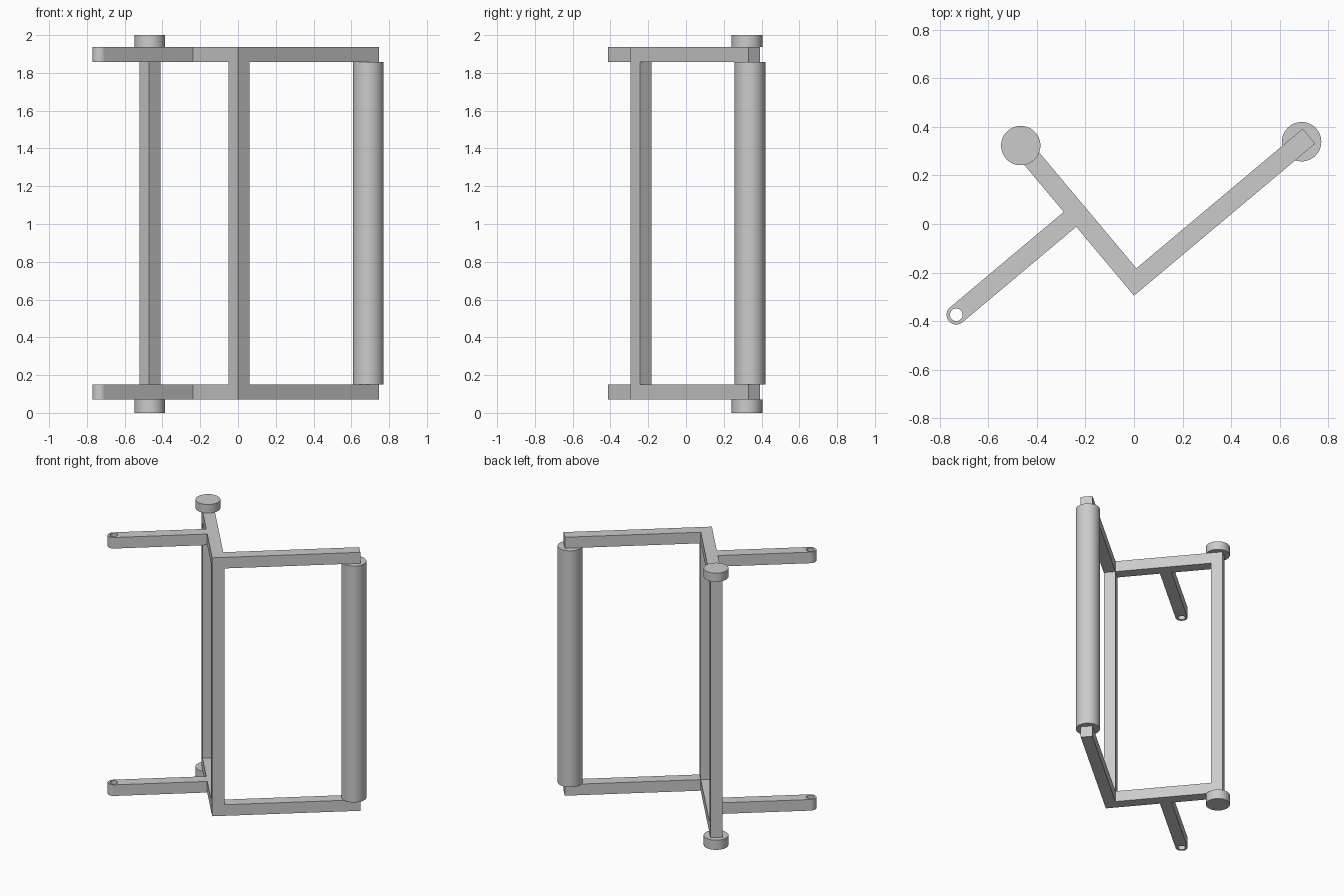
import bpy, bmesh
from math import sin, cos, pi, radians
from mathutils import Matrix

if "Cube" in bpy.data.objects:
    bpy.data.objects.remove(bpy.data.objects["Cube"], do_unlink=True)

grey = bpy.data.materials.new("plain grey")
grey.use_nodes = True
grey.diffuse_color = (0.6, 0.6, 0.6, 1)
grey.node_tree.nodes["Principled BSDF"].inputs["Base Color"].default_value = (0.6, 0.6, 0.6, 1)

# Everything is laid out along the two bracket arms, then turned into place
PLACE = Matrix.Translation((0, -0.295, 0)) @ Matrix.Rotation(radians(40), 4, 'Z')
W = 0.08                 # bar width
LONG, SHORT = 0.974, 0.813
PIVOT = (-0.611, 0.41)   # eye of the hinge arm
LOW, HIGH = 0.07, 1.938  # outer faces of the brackets


def finish(name, bm):
    bmesh.ops.transform(bm, matrix=PLACE, verts=bm.verts)
    bmesh.ops.recalc_face_normals(bm, faces=bm.faces)
    mesh = bpy.data.meshes.new(name)
    bm.to_mesh(mesh)
    bm.free()
    mesh.materials.append(grey)
    ob = bpy.data.objects.new(name, mesh)
    bpy.context.collection.objects.link(ob)
    bpy.ops.object.select_all(action='DESELECT')
    ob.select_set(True)
    bpy.context.view_layer.objects.active = ob
    bpy.ops.object.shade_smooth_by_angle(angle=radians(30))


def arc(radius, start, end, steps):
    angles = [start + (end - start) * i / steps for i in range(steps + 1)]
    return [(PIVOT[0] + radius * cos(a), PIVOT[1] + radius * sin(a)) for a in angles]


def bracket(name, z):
    # Filled outline with a round hole, given thickness
    outline = [(0, 0), (LONG, 0), (LONG, W), (W, W), (W, SHORT), (0, SHORT)]
    outline += [(0, PIVOT[1] + W / 2)] + arc(W / 2, pi / 2, 3 * pi / 2, 24)
    outline += [(0, PIVOT[1] - W / 2)]
    curve = bpy.data.curves.new(name, 'CURVE')
    curve.dimensions = '2D'
    curve.fill_mode = 'BOTH'
    curve.extrude = W / 2
    for points in (outline, arc(0.026, 0, 2 * pi, 32)[:-1]):
        spline = curve.splines.new('POLY')
        spline.points.add(len(points) - 1)
        for p, (x, y) in zip(spline.points, points):
            p.co = (x, y, 0, 1)
        spline.use_cyclic_u = True
    temp = bpy.data.objects.new(name + " outline", curve)
    bpy.context.collection.objects.link(temp)
    bpy.context.view_layer.update()
    bm = bmesh.new()
    bm.from_mesh(temp.to_mesh())
    temp.to_mesh_clear()
    bpy.data.objects.remove(temp, do_unlink=True)
    bmesh.ops.remove_doubles(bm, verts=bm.verts, dist=0.0001)
    bmesh.ops.translate(bm, verts=bm.verts, vec=(0, 0, z))
    finish(name, bm)


def post(name, u, v):
    bm = bmesh.new()
    height = HIGH - LOW - 2 * W
    matrix = Matrix.Translation((u, v, (LOW + HIGH) / 2)) @ Matrix.Diagonal((W, W, height, 1))
    bmesh.ops.create_cube(bm, size=1, matrix=matrix)
    finish(name, bm)


def cylinder(name, u, v, z0, z1):
    bm = bmesh.new()
    bmesh.ops.create_cone(bm, cap_ends=True, segments=64, radius1=0.081, radius2=0.081,
                          depth=z1 - z0, matrix=Matrix.Translation((u, v, (z0 + z1) / 2)))
    finish(name, bm)


# Matching brackets at bottom and top
bracket("lower_bracket", LOW + W / 2)
bracket("upper_bracket", HIGH - W / 2)

# Uprights at the corner and at the end of the short arm
post("corner_post", W / 2, W / 2)
post("end_post", W / 2, SHORT - W / 2)

# Round end caps and the long roller
cylinder("lower_cap", W / 2, SHORT - W / 2, 0, LOW)
cylinder("upper_cap", W / 2, SHORT - W / 2, HIGH, 2)
cylinder("roller", 0.936, 0.042, LOW + W, HIGH - W)
